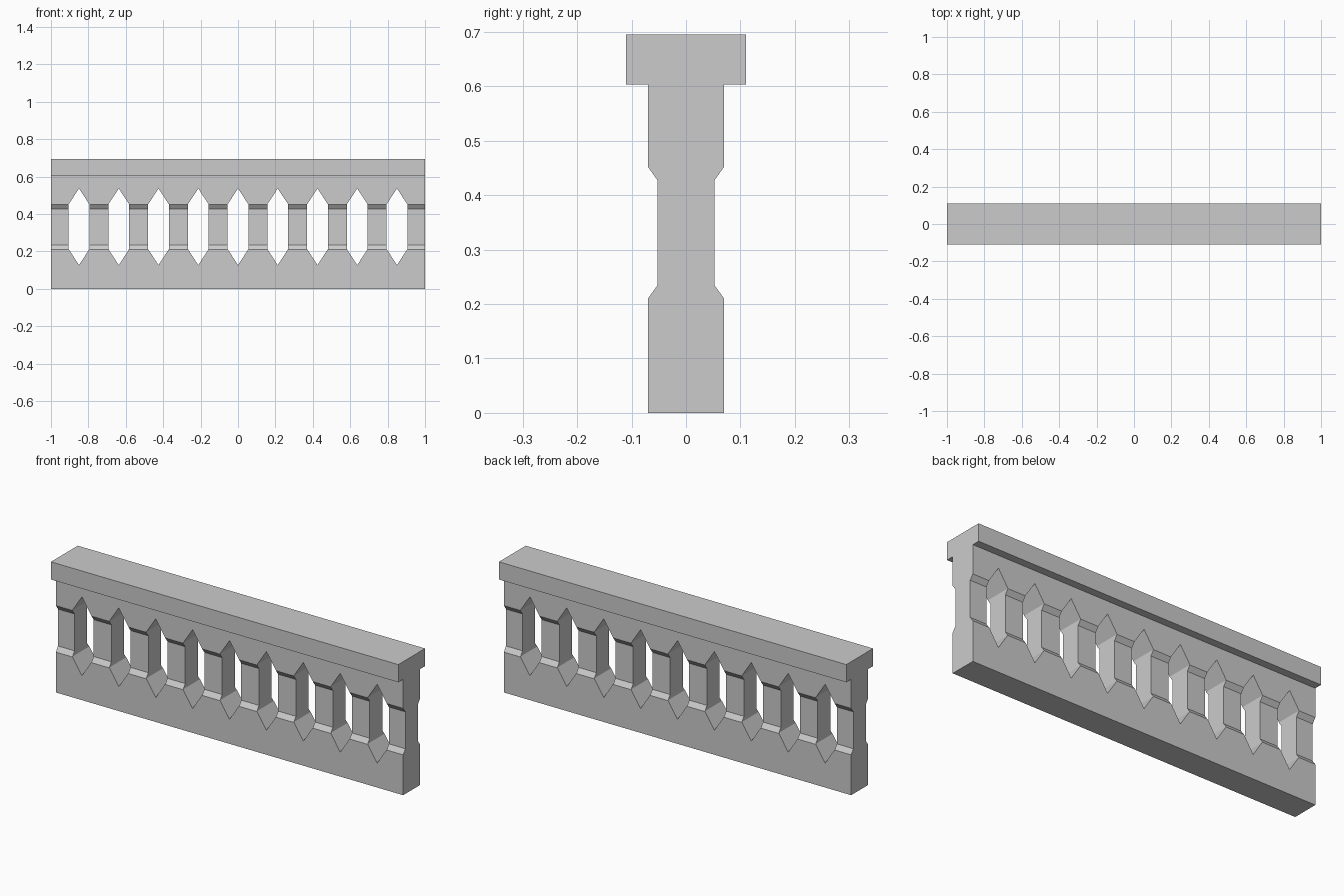
import bpy, bmesh

if "Cube" in bpy.data.objects:
    bpy.data.objects.remove(bpy.data.objects["Cube"])


def prism(bm, points, offset):
    """Extrude a closed outline of 3D points along an offset."""
    face = bm.faces.new([bm.verts.new(p) for p in points])
    ext = bmesh.ops.extrude_face_region(bm, geom=[face])
    moved = [v for v in ext["geom"] if isinstance(v, bmesh.types.BMVert)]
    bmesh.ops.translate(bm, verts=moved, vec=offset)


def make_object(name, bm):
    bmesh.ops.recalc_face_normals(bm, faces=bm.faces)
    mesh = bpy.data.meshes.new(name)
    bm.to_mesh(mesh)
    bm.free()
    obj = bpy.data.objects.new(name, mesh)
    bpy.context.collection.objects.link(obj)
    return obj


# Balustrade wall: mirrored (y, z) profile with waisted middle and top rail
half = [(0.07, 0), (0.07, 0.21), (0.052, 0.235), (0.052, 0.427),
        (0.07, 0.452), (0.07, 0.603), (0.11, 0.603), (0.11, 0.695)]
profile = half + [(-y, z) for y, z in reversed(half)]
bm = bmesh.new()
prism(bm, [(-1, y, z) for y, z in profile], (2, 0, 0))
wall = make_object("balustrade_wall", bm)

# Pointed openings, nine evenly spaced
opening = [(0, 0.127), (0.055, 0.212), (0.055, 0.453),
           (0, 0.537), (-0.055, 0.453), (-0.055, 0.212)]
bm = bmesh.new()
for i in range(9):
    cx = (i - 4) * 0.2125
    prism(bm, [(cx + x, -0.2, z) for x, z in opening], (0, 0.4, 0))
cutter = make_object("opening_cutter", bm)
cutter.hide_render = True

# Cut the openings through the wall
cut = wall.modifiers.new("openings", "BOOLEAN")
cut.operation = "DIFFERENCE"
cut.solver = "EXACT"
cut.object = cutter
bpy.context.view_layer.objects.active = wall
wall.select_set(True)
bpy.ops.object.modifier_apply(modifier=cut.name)
bpy.data.objects.remove(cutter)
